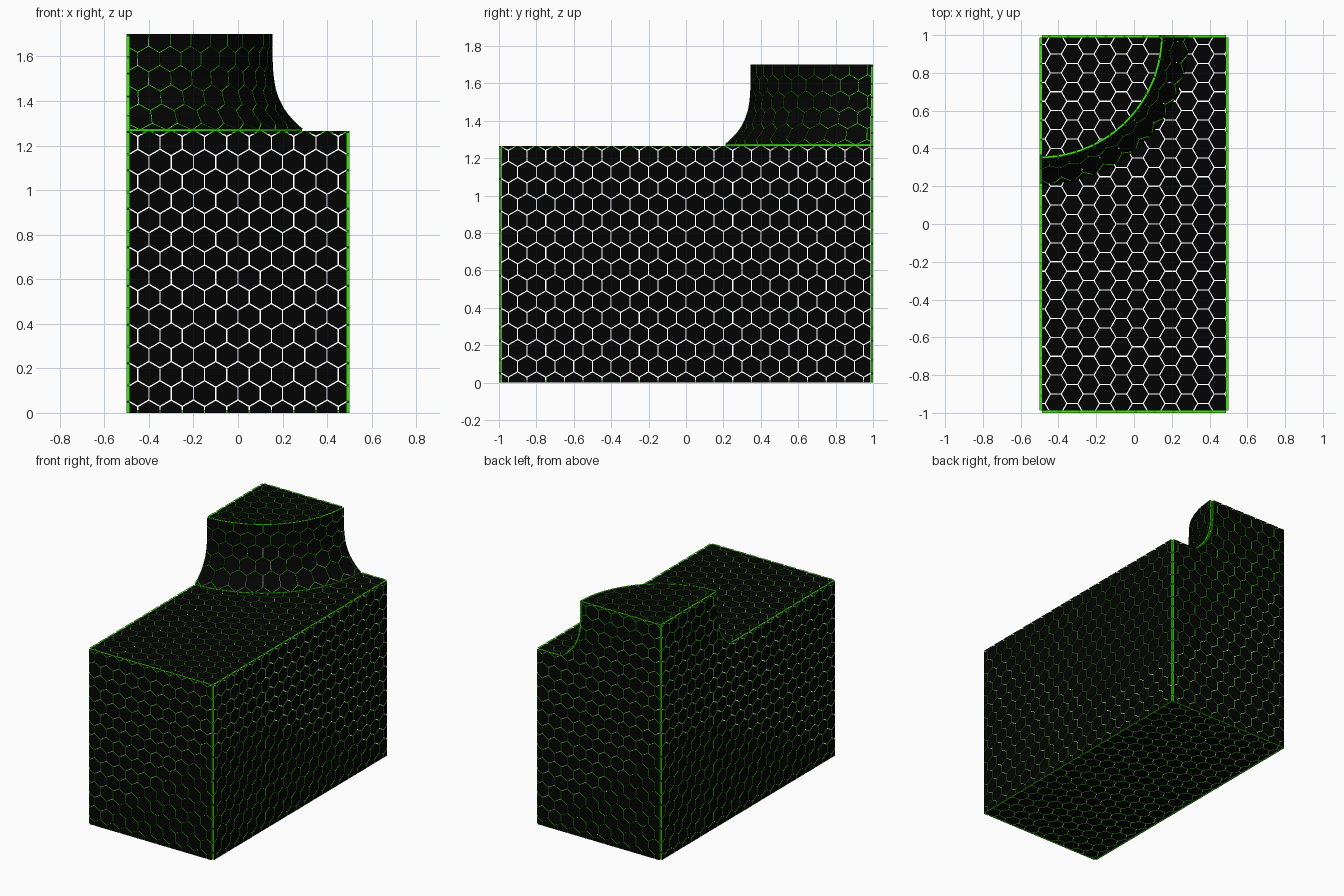
import bpy, bmesh, math
from mathutils import Vector

cube = bpy.data.objects.get("Cube")
if cube:
    bpy.data.objects.remove(cube, do_unlink=True)


def material(name, rgb):
    m = bpy.data.materials.new(name)
    m.use_nodes = True
    m.diffuse_color = (*rgb, 1)
    bsdf = next(n for n in m.node_tree.nodes if n.type == 'BSDF_PRINCIPLED')
    bsdf.inputs["Base Color"].default_value = (*rgb, 1)
    return m


PALETTE = [material("black", (0.0008, 0.0008, 0.0008)),
           material("green", (0.05, 0.8, 0.005)),
           material("white", (1.0, 1.0, 1.0))]
BLACK, GREEN, WHITE = range(3)

HX, HY = 0.5, 1.0            # half width and half depth
DECK, TOP = 1.265, 1.7       # heights of the box and the corner column
THICK, PITCH = 0.012, 0.1
ROW = PITCH * math.sqrt(3) / 2
R_TOP, FLARE, SEAM = 0.655, 0.15, 0.01


def radius(z):
    """Flared column radius around the back corner."""
    return R_TOP + FLARE * ((TOP - z) / (TOP - DECK)) ** 4


def new_object(name, bm):
    me = bpy.data.meshes.new(name)
    bm.to_mesh(me)
    bm.free()
    for m in PALETTE:
        me.materials.append(m)
    ob = bpy.data.objects.new(name, me)
    bpy.context.collection.objects.link(ob)
    return ob


def add_tile(bm, u, v, gap, inside):
    """One hexagonal tile: black outside, green sides, own colour inside."""
    r = (PITCH - gap) / math.sqrt(3)
    ring = [(u + r * math.cos(a), v + r * math.sin(a))
            for a in (math.radians(30 + 60 * k) for k in range(6))]
    outer = [bm.verts.new((*p, 0)) for p in ring]
    inner = [bm.verts.new((*p, -THICK)) for p in ring]
    bm.faces.new(outer).material_index = BLACK
    bm.faces.new(inner[::-1]).material_index = inside
    for k in range(6):
        n = (k + 1) % 6
        bm.faces.new((inner[k], inner[n], outer[n], outer[k])).material_index = GREEN


def panel(name, outline, place, v0=0.0, gap=0.0058, inside=WHITE, slices=()):
    """Honeycomb sheet trimmed to an outline, then placed in space."""
    us, vs = [p[0] for p in outline], [p[1] for p in outline]
    bm = bmesh.new()
    for j in range(math.floor((min(vs) - v0) / ROW) - 1, math.ceil((max(vs) - v0) / ROW) + 2):
        shift = PITCH / 2 * (j % 2)
        for i in range(math.floor(min(us) / PITCH) - 1, math.ceil(max(us) / PITCH) + 2):
            add_tile(bm, i * PITCH + shift, v0 + j * ROW, gap, inside)
    ob = new_object(name, bm)

    # trimming solid, green so that the cut rims turn green
    bm = bmesh.new()
    face = bm.faces.new([bm.verts.new((u, v, -0.05)) for u, v in outline])
    ext = bmesh.ops.extrude_face_region(bm, geom=[face])
    bmesh.ops.translate(bm, vec=(0, 0, 0.1),
                        verts=[g for g in ext["geom"] if isinstance(g, bmesh.types.BMVert)])
    bmesh.ops.recalc_face_normals(bm, faces=bm.faces)
    for f in bm.faces:
        f.material_index = GREEN
    cutter = new_object(name + "_cutter", bm)
    cutter.hide_render = True

    mod = ob.modifiers.new("trim", 'BOOLEAN')
    mod.operation, mod.solver, mod.object = 'INTERSECT', 'EXACT', cutter
    bpy.context.view_layer.update()
    bm = bmesh.new()
    bm.from_object(ob, bpy.context.evaluated_depsgraph_get())
    ob.modifiers.clear()
    bpy.data.objects.remove(cutter, do_unlink=True)

    # extra loops for bending, then move into place
    for v in slices:
        bmesh.ops.bisect_plane(bm, geom=bm.verts[:] + bm.edges[:] + bm.faces[:],
                               plane_co=(0, v, 0), plane_no=(0, 1, 0))
    for vert in bm.verts:
        vert.co = Vector(place(*vert.co))
    bmesh.ops.recalc_face_normals(bm, faces=bm.faces)
    for f in bm.faces:
        f.smooth = True
        # the column is green inside
        if f.material_index == WHITE and f.calc_center_median().z > DECK:
            f.material_index = GREEN
    bm.to_mesh(ob.data)
    bm.free()
    ob.data.set_sharp_from_angle(angle=math.radians(30))


def rect(u, v_low, v_high):
    return [(-u, v_low), (u, v_low), (u, v_high), (-u, v_high)]


X_IN, Y_IN = HX - THICK - 0.001, HY - THICK - 0.001


def arc(r, steps=24):
    """Quarter arc around the back corner, as (depth, width) points."""
    angles = [math.pi / 2 * k / steps for k in range(steps + 1)]
    return [(min(HY - r * math.cos(a), Y_IN), max(-HX + r * math.sin(a), -X_IN)) for a in angles]


levels = [DECK + (TOP - DECK) * k / 12 for k in range(13)]

# plain walls
panel("front_wall", rect(X_IN, 0, DECK), lambda u, v, w: (u, -HY - w, v))
panel("left_wall", rect(Y_IN, 0, DECK), lambda u, v, w: (HX + w, u, v))

# walls that rise behind the column and follow its flare
edge = [(radius(z) - 0.02, z) for z in levels]
panel("back_wall",
      [(-X_IN, 0), (X_IN, 0), (X_IN, DECK)] + [(-HX + r, z) for r, z in edge] + [(-X_IN, TOP)],
      lambda u, v, w: (u, HY + w, v))
panel("right_wall",
      [(Y_IN, 0), (-Y_IN, 0), (-Y_IN, DECK)] + [(HY - r, z) for r, z in edge] + [(Y_IN, TOP)],
      lambda u, v, w: (-HX - w, u, v))

# floor, and deck reaching just under the column's foot
panel("floor", rect(Y_IN, -X_IN, X_IN), lambda u, v, w: (v, u, -w), v0=-HX, inside=BLACK)
panel("deck", [(-Y_IN, -X_IN)] + arc(R_TOP + FLARE - 0.04) + [(Y_IN, X_IN), (-Y_IN, X_IN)],
      lambda u, v, w: (v, u, DECK + w), v0=-HX)

# column cap
panel("column_cap", arc(R_TOP - THICK) + [(Y_IN, -X_IN)],
      lambda u, v, w: (v, u, TOP + w), v0=-HX)


# flared column side, bent around the corner
def bend(u, v, w):
    a, r = u / R_TOP, radius(v) + w
    return (-HX + r * math.sin(a), HY - r * math.cos(a), v)


span = R_TOP * math.pi / 2
panel("flared_column",
      [(THICK, DECK + SEAM), (span - THICK, DECK + SEAM), (span - THICK, TOP), (THICK, TOP)],
      bend, v0=0.03, gap=0.004, slices=levels[1:-1])

# green seam where the column meets the deck
bm = bmesh.new()
low = [bm.verts.new((x, y, DECK)) for y, x in arc(radius(DECK + SEAM) - 0.004)]
high = [bm.verts.new((v.co.x, v.co.y, DECK + SEAM)) for v in low]
for k in range(len(low) - 1):
    bm.faces.new((low[k], low[k + 1], high[k + 1], high[k])).material_index = GREEN
new_object("column_base_seam", bm)
